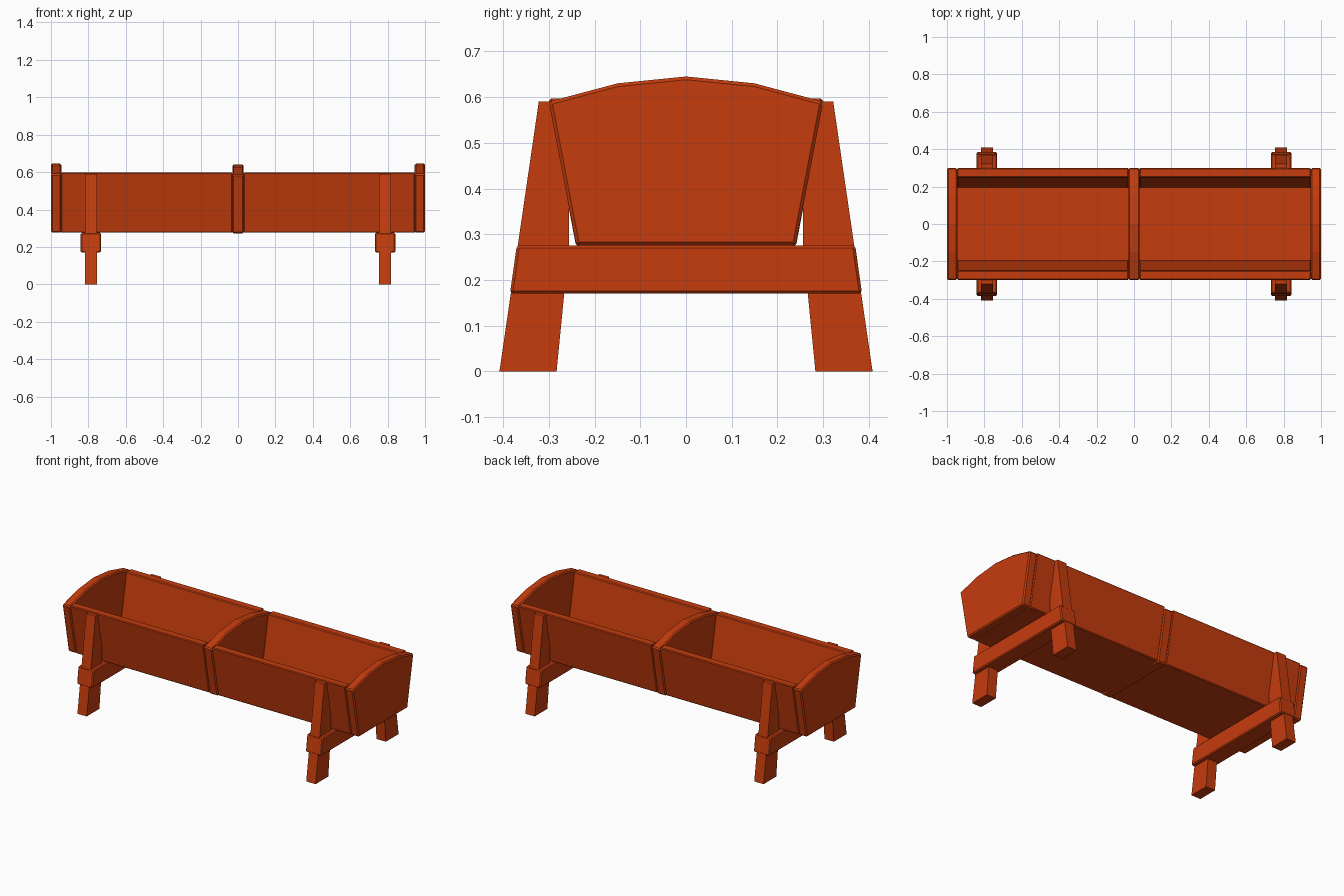
import bpy, bmesh

if "Cube" in bpy.data.objects:
    bpy.data.objects.remove(bpy.data.objects["Cube"])

# One painted-wood colour
wood = bpy.data.materials.new("red_orange_wood")
wood.diffuse_color = (0.56, 0.045, 0.004, 1)
wood.use_nodes = True
wood.node_tree.nodes["Principled BSDF"].inputs["Base Color"].default_value = wood.diffuse_color


def prism(name, profile, x0, x1, bevel=0.0):
    """Extrude a (y, z) profile along x, with optional chamfered edges."""
    bm = bmesh.new()
    a = [bm.verts.new((x0, y, z)) for y, z in profile]
    b = [bm.verts.new((x1, y, z)) for y, z in profile]
    bm.faces.new(a)
    bm.faces.new(b[::-1])
    n = len(a)
    for i in range(n):
        j = (i + 1) % n
        bm.faces.new((a[j], a[i], b[i], b[j]))
    bmesh.ops.recalc_face_normals(bm, faces=bm.faces[:])
    me = bpy.data.meshes.new(name)
    bm.to_mesh(me)
    bm.free()
    me.materials.append(wood)
    ob = bpy.data.objects.new(name, me)
    bpy.context.collection.objects.link(ob)
    if bevel:
        m = ob.modifiers.new("chamfer", 'BEVEL')
        m.width = bevel
        m.segments = 1
        m.limit_method = 'ANGLE'
        m.angle_limit = 0.7
    return ob


def mirror_y(profile):
    return [(-y, z) for y, z in profile]


# End panels and middle divider with arched tops
arch = [(-0.24, 0.276), (0.24, 0.276), (0.30, 0.59), (0.15, 0.63),
        (0, 0.645), (-0.15, 0.63), (-0.30, 0.59)]
prism("left_end_panel", arch, -1.0, -0.945, 0.007)
prism("right_end_panel", arch, 0.945, 1.0, 0.007)
prism("middle_divider", [(y, z - 0.004) for y, z in arch], -0.03, 0.03, 0.007)

# Sloping side boards and floor for each half of the trough
board = [(0.19, 0.276), (0.239, 0.276), (0.30, 0.597), (0.25, 0.597)]
floor = [(-0.195, 0.276), (0.195, 0.276), (0.195, 0.303), (-0.195, 0.303)]
for side, x0, x1 in (("left", -0.946, -0.029), ("right", 0.029, 0.946)):
    prism(side + "_back_board", board, x0, x1, 0.005)
    prism(side + "_front_board", mirror_y(board), x0, x1, 0.005)
    prism(side + "_floor", floor, x0, x1)

# Splayed legs and the cross beams under the trough
leg = [(0.283, 0), (0.408, 0), (0.322, 0.59), (0.299, 0.59), (0.256, 0.36),
       (0.256, 0.275)]
beam = [(-0.385, 0.17), (0.385, 0.17), (0.37, 0.276), (-0.37, 0.276)]
for side, x in (("left", -0.787), ("right", 0.787)):
    prism(side + "_back_leg", leg, x - 0.032, x + 0.032)
    prism(side + "_front_leg", mirror_y(leg), x - 0.032, x + 0.032)
    prism(side + "_cross_beam", beam, x - 0.054, x + 0.054, 0.006)
